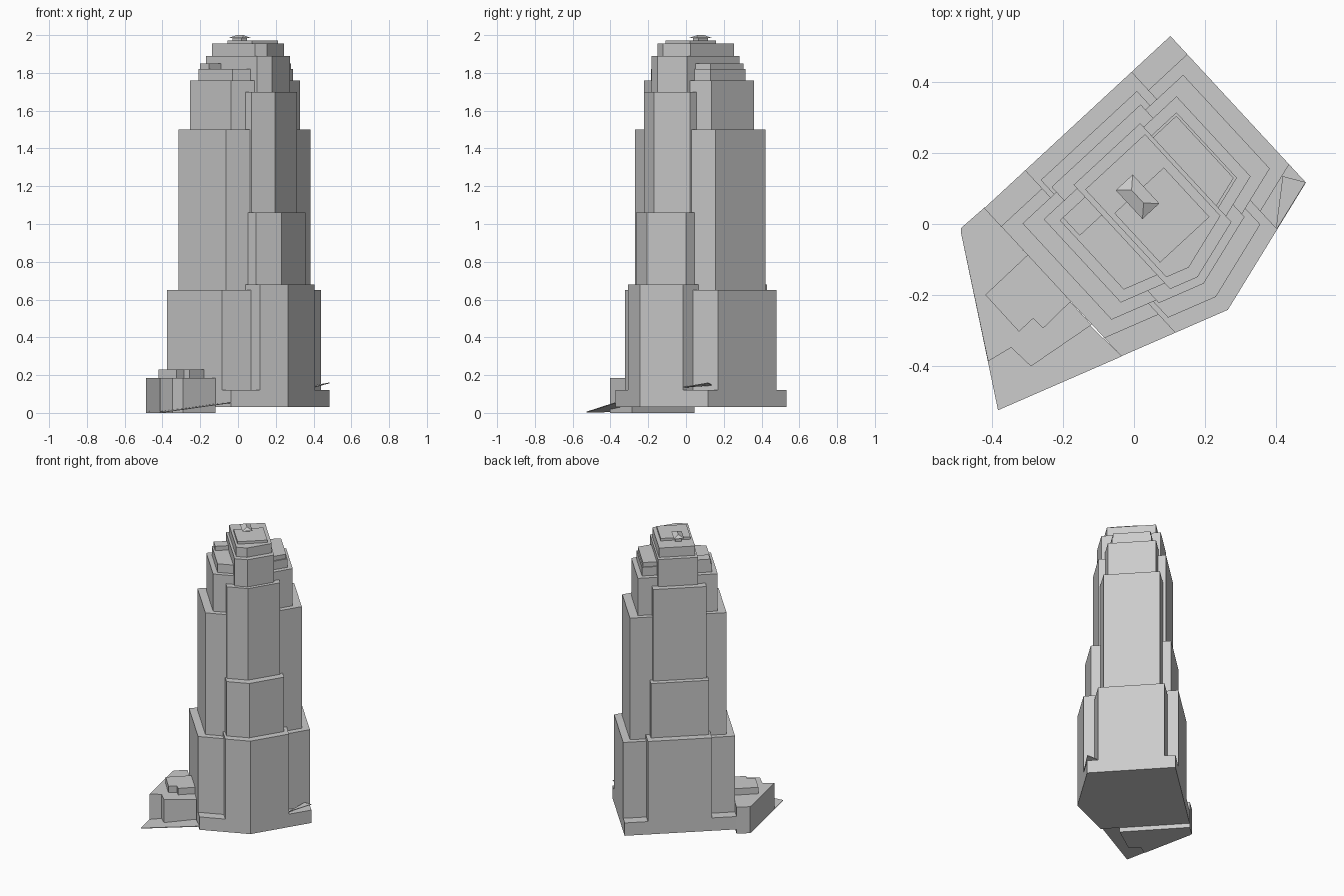
import bpy, bmesh
from mathutils import Vector

cube = bpy.data.objects.get("Cube")
if cube:
    bpy.data.objects.remove(cube)

stone = bpy.data.materials.new("grey_stone")
stone.use_nodes = True
GREY = (0.6, 0.6, 0.6, 1)
stone.diffuse_color = GREY
stone.node_tree.nodes["Principled BSDF"].inputs["Base Color"].default_value = GREY

# The tower's own axes: U runs across its depth, V along its width
U = Vector((0.679, -0.734))
V = Vector((0.734, 0.679))
PEAK = 0.03                       # where the pointed front folds, along V


def world(a, b):
    return tuple(U * a + V * b)


def finish(name, bm):
    bmesh.ops.recalc_face_normals(bm, faces=bm.faces)
    mesh = bpy.data.meshes.new(name)
    bm.to_mesh(mesh)
    bm.free()
    mesh.materials.append(stone)
    obj = bpy.data.objects.new(name, mesh)
    bpy.context.collection.objects.link(obj)
    return obj


def prism(name, outline, z0, z1):
    """Vertical block over a plan outline."""
    bm = bmesh.new()
    face = bm.faces.new([bm.verts.new((x, y, z0)) for x, y in outline])
    top = bmesh.ops.extrude_face_region(bm, geom=[face])["geom"]
    bmesh.ops.translate(bm, vec=(0, 0, z1 - z0),
                        verts=[v for v in top if isinstance(v, bmesh.types.BMVert)])
    return finish(name, bm)


def tier(name, z0, z1, back, peak, b0, b1):
    """Block with a flat back and a front that folds to a shallow point."""
    left = peak - 0.349 * (PEAK - b0)
    right = peak - 0.281 * (b1 - PEAK)
    plan = [(back, b0), (left, b0), (peak, PEAK), (right, b1), (back, b1)]
    return prism(name, [world(a, b) for a, b in plan], z0, z1)


def box(name, z0, z1, a0, a1, b0, b1):
    plan = [(a0, b0), (a1, b0), (a1, b1), (a0, b1)]
    return prism(name, [world(a, b) for a, b in plan], z0, z1)


def sheet(name, corners, thick=0.004):
    """Thin sloping slab."""
    bm = bmesh.new()
    face = bm.faces.new([bm.verts.new(c) for c in corners])
    top = bmesh.ops.extrude_face_region(bm, geom=[face])["geom"]
    bmesh.ops.translate(bm, vec=(0, 0, thick),
                        verts=[v for v in top if isinstance(v, bmesh.types.BMVert)])
    return finish(name, bm)


# Base
tier("base", 0.03, 0.12, -0.32, 0.358, -0.28, 0.436)

# Central bay, stepping back as it rises
core = [(0.68, -0.32, 0.358, -0.123, 0.287),
        (1.06, -0.27, 0.308, -0.109, 0.261),
        (1.70, -0.235, 0.257, -0.1, 0.243),
        (1.89, -0.197, 0.232, -0.05, 0.206),
        (1.955, -0.165, 0.195, -0.035, 0.195)]
z = 0.12
for i, (top, back, peak, b0, b1) in enumerate(core):
    tier(f"central_bay_{i + 1}", z, top, back, peak, b0, b1)
    z = top

# Side wings, stepping back along the width
wings = [(0.65, -0.25, 0.288, -0.28, 0.436),
         (1.50, -0.215, 0.246, -0.23, 0.388),
         (1.76, -0.183, 0.21, -0.178, 0.333),
         (1.82, -0.15, 0.178, -0.147, 0.302)]
z = 0.12
for i, (top, back, peak, b0, b1) in enumerate(wings):
    tier(f"side_wings_{i + 1}", z, top, back, peak, b0, b1)
    z = top

# Wing roof blocks
tier("east_wing_cap", 1.82, 1.85, -0.143, 0.17, 0.1, 0.295)
box("west_wing_cap", 1.82, 1.85, -0.15, -0.08, -0.135, -0.04)

# Rooftop slab, plant room and its hipped cap
box("roof_slab", 1.955, 1.972, -0.06, 0.13, -0.02, 0.17)
box("roof_plant_room", 1.955, 1.984, -0.085, -0.015, 0.04, 0.08)
bm = bmesh.new()
eaves = [bm.verts.new((*world(a, b), 1.984)) for a, b in
         [(-0.105, 0.027), (0.006, 0.027), (0.006, 0.092), (-0.105, 0.092)]]
ridge = [bm.verts.new((*world(a, 0.06), 2.0)) for a in (-0.075, -0.025)]
bm.faces.new(eaves)
bm.faces.new([eaves[0], eaves[1], ridge[1], ridge[0]])
bm.faces.new([eaves[1], eaves[2], ridge[1]])
bm.faces.new([eaves[2], eaves[3], ridge[0], ridge[1]])
bm.faces.new([eaves[3], eaves[0], ridge[0]])
finish("roof_cap", bm)

# Low annex with a raised roof block
prism("annex", [(-0.488, -0.011), (-0.488, -0.028), (-0.412, -0.388),
                (-0.347, -0.349), (-0.291, -0.402), (-0.12, -0.285),
                (-0.423, 0.046)], 0.0, 0.185)
prism("annex_roof_block", [(-0.42, -0.2), (-0.3, -0.087), (-0.179, -0.219),
                           (-0.257, -0.295), (-0.285, -0.267),
                           (-0.325, -0.304)], 0.185, 0.23)

# Sloping ground sheets
sheet("annex_ground", [(-0.488, -0.028, 0.005), (-0.384, -0.526, 0.003),
                       (-0.035, -0.374, 0.052), (-0.13, -0.28, 0.04)])
sheet("corner_ground", [(0.485, 0.118, 0.157), (0.42, 0.135, 0.145),
                        (0.4, -0.02, 0.133)])
